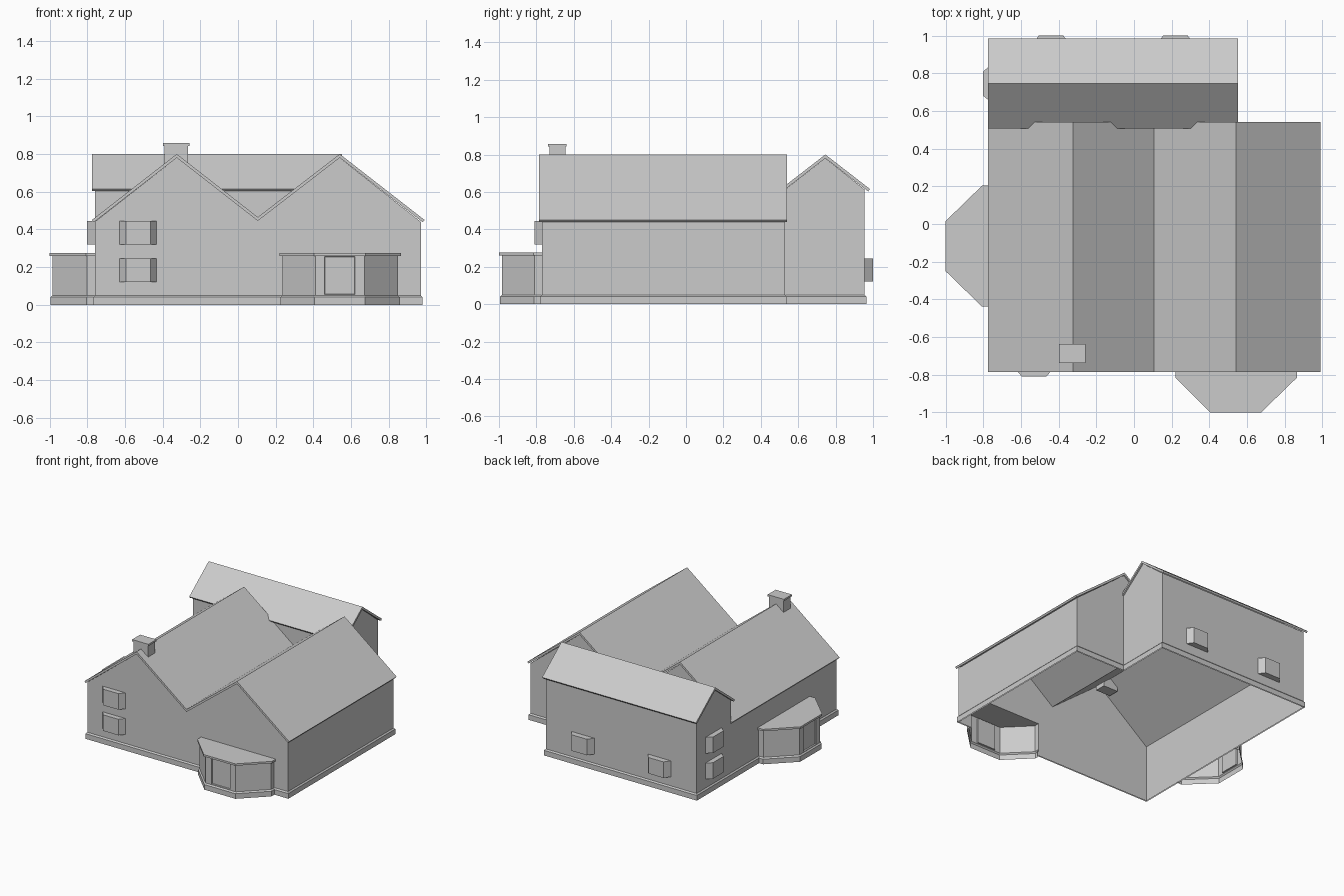
import bpy, bmesh, math
from mathutils import Vector, Matrix

cube = bpy.data.objects.get("Cube")
if cube:
    bpy.data.objects.remove(cube, do_unlink=True)

grey = bpy.data.materials.new("plain_grey")
grey.use_nodes = True
grey.diffuse_color = (0.6, 0.6, 0.6, 1)
for node in grey.node_tree.nodes:
    if node.type == 'BSDF_PRINCIPLED':
        node.inputs["Base Color"].default_value = (0.6, 0.6, 0.6, 1)


def finish(name, bm):
    mesh = bpy.data.meshes.new(name)
    bm.to_mesh(mesh)
    bm.free()
    mesh.materials.append(grey)
    obj = bpy.data.objects.new(name, mesh)
    bpy.context.scene.collection.objects.link(obj)
    return obj


def place(point, level, axis):
    a, b = point
    return {'x': (level, a, b), 'y': (a, level, b), 'z': (a, b, level)}[axis]


def panel(name, profile, axis, level):
    """One flat wall face."""
    bm = bmesh.new()
    face = bm.faces.new([bm.verts.new(place(p, level, axis)) for p in profile])
    # outward normal: away from the middle of the house
    face.normal_update()
    if face.normal.dot(Vector(place((0, 0), level, axis))) < 0:
        face.normal_flip()
    return finish(name, bm)


def prism(name, profile, axis, start, end):
    """Closed solid: a profile swept along an axis."""
    bm = bmesh.new()
    low = [bm.verts.new(place(p, start, axis)) for p in profile]
    high = [bm.verts.new(place(p, end, axis)) for p in profile]
    bm.faces.new(low)
    bm.faces.new(high)
    for i in range(len(low)):
        j = (i + 1) % len(low)
        bm.faces.new((low[i], low[j], high[j], high[i]))
    bmesh.ops.recalc_face_normals(bm, faces=bm.faces[:])
    return finish(name, bm)


def rect(a0, a1, b0, b1):
    return [(a0, b0), (a1, b0), (a1, b1), (a0, b1)]


def offset(path, dist):
    """Mitred outward offset of an open anticlockwise path."""
    pts = [Vector(p) for p in path]
    normals = []
    for a, b in zip(pts, pts[1:]):
        d = (b - a).normalized()
        normals.append(Vector((d.y, -d.x)))
    normals = [normals[0]] + normals + [normals[-1]]
    return [p + (m + n) * dist / (1 + m.dot(n))
            for p, m, n in zip(pts, normals, normals[1:])]


def band(path, levels):
    """Open strip following a path, through (offset, height) levels."""
    bm = bmesh.new()
    rows = [[bm.verts.new((p.x, p.y, z)) for p in offset(path, d)] for d, z in levels]
    strips = []
    for low, high in zip(rows, rows[1:]):
        strips.append([bm.faces.new((low[i], low[i + 1], high[i + 1], high[i]))
                       for i in range(len(path) - 1)])
    bm.normal_update()
    return bm, strips


PLINTH = [(0.009, 0), (0.009, 0.04), (0, 0.05)]
L, R, F, B = -0.76, 0.97, -0.77, 0.53        # main block walls
WR, WB = 0.54, 0.955                         # wing right and back walls
EAVE, PEAK, WING_EAVE, WING_Y = 0.44, 0.78, 0.613, 0.745

# Walls, open underneath
panel("front_wall", [(L, 0), (0.235, 0), (0.235, 0.26), (0.85, 0.26), (0.85, 0), (R, 0),
                     (R, EAVE), (0.54, PEAK), (0.105, 0.445), (-0.325, PEAK), (L, EAVE)],
      'y', F)
panel("left_wall", [(F, 0), (WB, 0), (WB, WING_EAVE), (WING_Y, PEAK), (B, WING_EAVE),
                    (B, EAVE), (F, EAVE)], 'x', L)
panel("right_wall", rect(F, B, 0, EAVE), 'x', R)
panel("main_back_wall", [(WR, 0), (R, 0), (R, EAVE), (WR, PEAK)], 'y', B)
panel("wing_right_wall", [(B, 0), (WB, 0), (WB, WING_EAVE), (WING_Y, PEAK),
                          (B, WING_EAVE)], 'x', WR)
panel("wing_back_wall", rect(L, WR, 0, WING_EAVE), 'y', WB)
panel("wing_upper_front_wall", [(L, EAVE), (WR, EAVE), (WR, PEAK), (0.325, WING_EAVE),
                                (-0.12, WING_EAVE), (-0.325, PEAK), (-0.53, WING_EAVE),
                                (L, WING_EAVE)], 'y', B)

# Plinth around the foot of the walls
plinth, _ = band([(0.85, F), (R, F), (R, B), (WR, B), (WR, WB), (L, WB), (L, F),
                  (0.235, F)], PLINTH)
finish("wall_plinth", plinth)

# Roofs
prism("main_roof", [(-0.775, 0.45), (-0.325, 0.80), (0.105, 0.465), (0.54, 0.80),
                    (0.99, 0.45), (0.98, 0.438), (0.54, PEAK), (0.105, 0.445),
                    (-0.325, PEAK), (-0.765, 0.438)], 'y', -0.785, 0.54)
prism("wing_roof", [(0.506, 0.615), (WING_Y, 0.80), (0.984, 0.615), (0.974, 0.603),
                    (WING_Y, PEAK), (0.516, 0.603)], 'x', -0.775, 0.552)

# Chimney
prism("chimney", rect(-0.389, -0.264, -0.73, -0.645), 'z', 0.70, 0.845)
prism("chimney_cap", rect(-0.397, -0.257, -0.737, -0.638), 'z', 0.843, 0.857)


# Large bays with a recessed middle pane
def bay(name, path):
    bm, strips = band(path, PLINTH + [(0, 0.26)])
    pane = strips[-1][2]
    bmesh.ops.inset_individual(bm, faces=[pane], thickness=0.006)
    centre = pane.calc_center_median()
    for v in pane.verts:
        v.co.x = centre.x + (v.co.x - centre.x) * 0.64
        v.co.y = centre.y + (v.co.y - centre.y) * 0.64
    bmesh.ops.inset_individual(bm, faces=[pane], thickness=0.003, depth=-0.01)
    finish(name + "_walls", bm)
    prism(name + "_roof", [tuple(p) for p in offset(path, 0.014)], 'z', 0.26, 0.275)


bay("front_bay", [(0.235, F), (0.235, -0.81), (0.41, -0.985), (0.67, -0.985),
                  (0.85, -0.81), (0.85, F)])
bay("left_bay", [(L, 0.19), (-0.80, 0.19), (-0.985, 0.01), (-0.985, -0.245),
                 (-0.80, -0.425), (L, -0.425)])


# Small box windows with splayed sides
def box_window(name, x, y, angle, z, depth=0.04):
    shape = [(-0.098, 0), (-0.065, -depth), (0.065, -depth), (0.098, 0)]
    obj = prism(name, shape, 'z', 0, 0.125)
    obj.data.transform(Matrix.Translation((x, y, z)) @ Matrix.Rotation(angle, 4, 'Z'))


for label, z in (("lower", 0.12), ("upper", 0.32)):
    box_window("front_window_" + label, -0.53, F, 0, z)
    box_window("left_window_" + label, L, 0.745, -math.pi / 2, z)
for label, x in (("right", -0.44), ("left", 0.22)):
    box_window("back_window_" + label, x, WB, math.pi, 0.12, 0.045)
